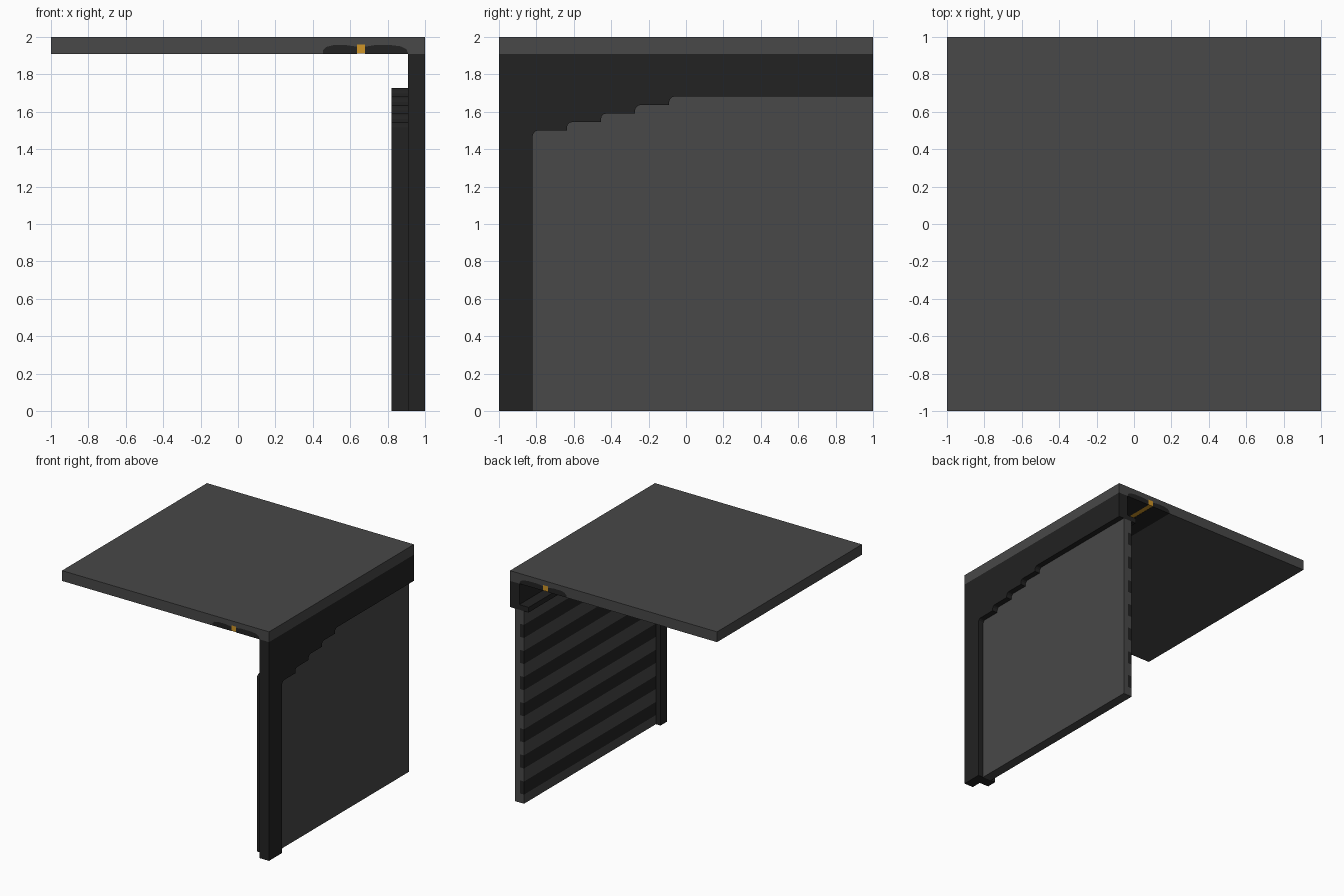
import bpy, bmesh, math
from mathutils import Vector

if "Cube" in bpy.data.objects:
    bpy.data.objects.remove(bpy.data.objects["Cube"])


def mat(name, col):
    m = bpy.data.materials.new(name)
    m.diffuse_color = (*col, 1)
    m.use_nodes = True
    m.node_tree.nodes["Principled BSDF"].inputs["Base Color"].default_value = m.diffuse_color
    return m


GREY = mat("mid_grey", (0.065, 0.065, 0.065))
DARK = mat("dark_grey", (0.016, 0.016, 0.016))
GOLD = mat("amber", (0.62, 0.30, 0.02))


def prism(name, pts, axis, a, b, material):
    """Extrude a 2D outline: axis 'x' takes (y, z) points, axis 'y' takes (x, z)."""
    clean = []
    for p in pts:
        if not clean or (Vector(p) - Vector(clean[-1])).length > 1e-5:
            clean.append(p)
    bm = bmesh.new()
    def place(p, t):
        return (t, p[0], p[1]) if axis == 'x' else (p[0], t, p[1])
    f = bm.faces.new([bm.verts.new(place(p, a)) for p in clean])
    ext = bmesh.ops.extrude_face_region(bm, geom=[f])
    d = Vector((b - a, 0, 0)) if axis == 'x' else Vector((0, b - a, 0))
    bmesh.ops.translate(bm, vec=d, verts=[v for v in ext['geom'] if isinstance(v, bmesh.types.BMVert)])
    bmesh.ops.recalc_face_normals(bm, faces=bm.faces[:])
    me = bpy.data.meshes.new(name)
    bm.to_mesh(me)
    bm.free()
    me.materials.append(material)
    ob = bpy.data.objects.new(name, me)
    bpy.context.collection.objects.link(ob)
    return ob


# stepped outline of the wall opening, each step with a small rounded corner
def steps(dy=0.0, dz=0.0, r=0.03):
    pts = [(-0.82 + dy, 0.0)]
    for i in range(5):
        y, z = -0.82 + 0.1825 * i + dy, 1.50 + 0.0455 * i + dz
        if i:
            pts.append((y, z - 0.0455))
        for k in range(4):
            t = math.pi - k * math.pi / 6
            pts.append((y + r + r * math.cos(t), z - r + r * math.sin(t)))
    pts.append((1.0, 1.682 + dz))
    return pts


opening = steps()

# outer wall frame and inner trim that follows the steps
prism("wall_frame", [(-1, 0), (-1, 1.91), (1, 1.91)] + opening[::-1], 'x', 0.91, 1.0, DARK)
prism("inner_trim", opening + steps(-0.09, 0.045)[::-1], 'x', 0.82, 0.91, DARK)

# recessed wall panel
prism("wall_panel", opening + [(1, 0)], 'x', 0.905, 0.95, GREY)


# horizontal rows on the inner side, clipped to the stepped opening
def row(name, z0, z1, material):
    top = [(y, min(z, z1)) for y, z in opening[1:] if z > z0 + 1e-4]
    prism(name, [(top[0][0], z0)] + top + [(1, z0)], 'x', 0.865, 0.905, material)


z = 0.0
for k in range(7):
    b = 0.08 + 0.228 * k
    row("panel_rib_%d" % k, z, b, GREY)
    row("dark_slat_%d" % k, b, b + 0.114, DARK)
    z = b + 0.114
row("panel_rib_top", z, 1.70, GREY)

# ceiling slab with a channel for the light fitting
left = [(0.455, 1.91), (0.455, 1.93), (0.475, 1.948), (0.51, 1.956), (0.58, 1.956), (0.635, 1.948)]
right = [(0.68, 1.948), (0.73, 1.956), (0.82, 1.956), (0.87, 1.95), (0.90, 1.935), (0.91, 1.91)]
gold = [(0.635, 1.96), (0.68, 1.96)]
prism("ceiling", [(-1, 2), (-1, 1.91)] + left + gold + right + [(1, 1.91), (1, 2)], 'y', -1, 1, GREY)
prism("channel_left", left + [(0.635, 1.91)], 'y', -1, 1, DARK)
prism("channel_right", [(0.68, 1.91)] + right, 'y', -1, 1, DARK)
prism("light_strip", [(0.635, 1.912)] + gold + [(0.68, 1.912)], 'y', -1, 1, GOLD)
